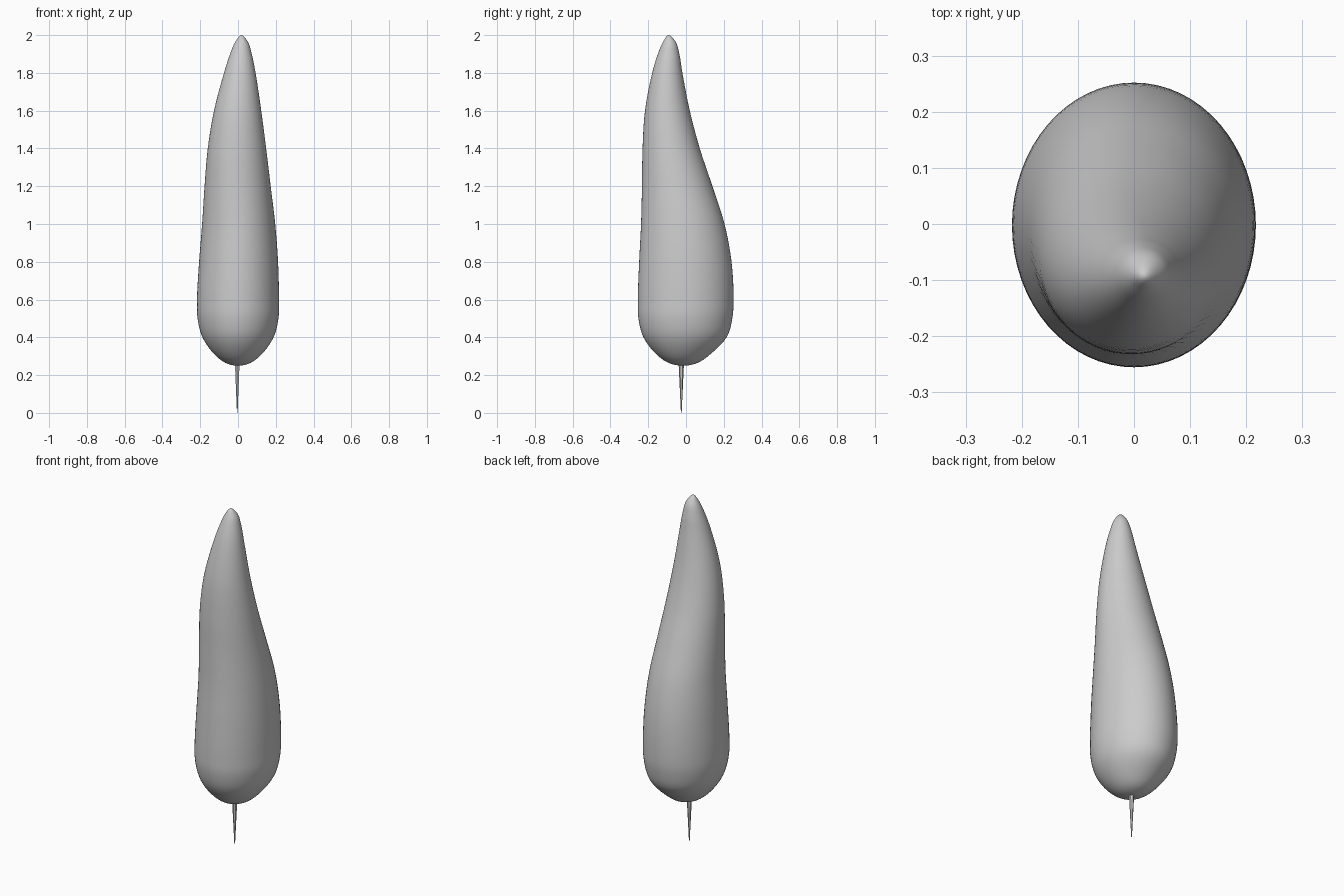
import bpy, bmesh, math

if "Cube" in bpy.data.objects:
    bpy.data.objects.remove(bpy.data.objects["Cube"])

# Foliage stations: z, x min, x max, y min, y max (read from front and right views)
STATIONS = [
    (0.25, 0.0, 0.0, -0.015, -0.015),
    (0.264, -0.065, 0.065, -0.09, 0.06),
    (0.31, -0.125, 0.125, -0.157, 0.128),
    (0.40, -0.188, 0.188, -0.225, 0.215),
    (0.50, -0.214, 0.214, -0.252, 0.245),
    (0.60, -0.217, 0.217, -0.255, 0.252),
    (0.80, -0.206, 0.212, -0.248, 0.241),
    (1.00, -0.190, 0.197, -0.238, 0.204),
    (1.20, -0.177, 0.173, -0.233, 0.140),
    (1.40, -0.160, 0.149, -0.230, 0.073),
    (1.60, -0.127, 0.123, -0.217, 0.020),
    (1.80, -0.074, 0.093, -0.179, -0.019),
    (1.90, -0.042, 0.073, -0.149, -0.035),
    (1.965, -0.014, 0.052, -0.121, -0.055),
    (2.00, 0.018, 0.018, -0.092, -0.092),
]
SIDES, STEPS = 64, 5


def to_ring(s):
    """Centre and half widths of a station."""
    z, x0, x1, y0, y1 = s
    return (z, (x0 + x1) / 2, (y0 + y1) / 2, (x1 - x0) / 2, (y1 - y0) / 2)


def flip(r):
    """Same ring continued past the pole, so the ends round off."""
    return (r[0], r[1], r[2], -r[3], -r[4])


def catmull(p0, p1, p2, p3, t):
    """Catmull-Rom with chord-length spacing (z and radius)."""
    def gap(a, b):
        return max(math.hypot(a[0] - b[0], a[3] - b[3]), 1e-4) ** 0.5
    a, b, c = gap(p0, p1), gap(p1, p2), gap(p2, p3)
    out = []
    for q0, q1, q2, q3 in zip(p0, p1, p2, p3):
        m1 = b * ((q1 - q0) / a - (q2 - q0) / (a + b) + (q2 - q1) / b)
        m2 = b * ((q2 - q1) / b - (q3 - q1) / (b + c) + (q3 - q2) / c)
        h = t * t * (3 - 2 * t)
        out.append(q1 * (1 - h) + q2 * h + m1 * t * (1 - t) ** 2 - m2 * t * t * (1 - t))
    return out


def finish(bm, name):
    bmesh.ops.recalc_face_normals(bm, faces=bm.faces)
    mesh = bpy.data.meshes.new(name)
    bm.to_mesh(mesh)
    bm.free()
    obj = bpy.data.objects.new(name, mesh)
    bpy.context.collection.objects.link(obj)
    return obj


# Foliage: lofted elliptical rings closed at both poles
rings = [to_ring(s) for s in STATIONS]
padded = [flip(rings[1])] + rings + [flip(rings[-2])]
path = []
for i in range(1, len(rings)):
    path += [catmull(*padded[i - 1:i + 3], k / STEPS) for k in range(STEPS)]
bm = bmesh.new()
bottom = bm.verts.new((rings[0][1], rings[0][2], rings[0][0]))
top = bm.verts.new((rings[-1][1], rings[-1][2], rings[-1][0]))
loops = []
for z, cx, cy, rx, ry in path[1:]:
    loops.append([bm.verts.new((cx + rx * math.cos(2 * math.pi * k / SIDES),
                                cy + ry * math.sin(2 * math.pi * k / SIDES), z))
                  for k in range(SIDES)])
for k in range(SIDES):
    n = (k + 1) % SIDES
    bm.faces.new((bottom, loops[0][n], loops[0][k]))
    bm.faces.new((top, loops[-1][k], loops[-1][n]))
    for a, b in zip(loops, loops[1:]):
        bm.faces.new((a[k], a[n], b[n], b[k]))
foliage = finish(bm, "foliage")
for p in foliage.data.polygons:
    p.use_smooth = True

# Trunk: thin spike tapering down to the ground
bm = bmesh.new()
bmesh.ops.create_cone(bm, cap_ends=True, segments=6, radius1=0.002, radius2=0.015, depth=0.28)
bmesh.ops.translate(bm, verts=bm.verts, vec=(-0.004, -0.025, 0.14))
trunk = finish(bm, "trunk")
